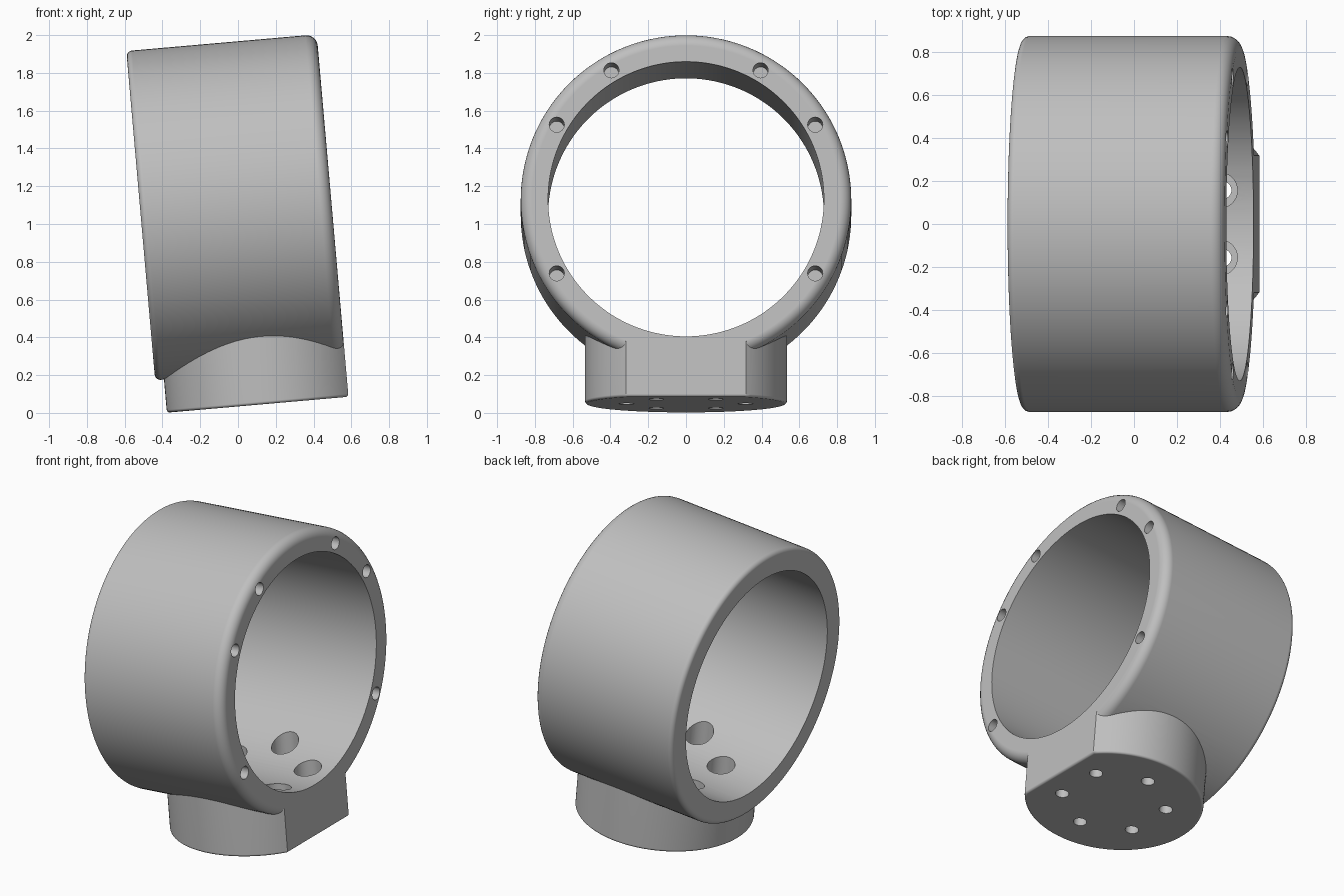
import bpy
import bmesh
from math import radians, sin, cos, pi, asin, sqrt
from mathutils import Matrix, Vector

TILT = radians(5)
AXIS_Z = 1.085             # height of the ring axis before tilting
BACK, FRONT = -0.422, 0.59
OUTER, INNER = 0.875, 0.73
FOOT_X, FOOT_R, FOOT_Z = 0.16, 0.535, 0.034

cube = bpy.data.objects.get("Cube")
if cube:
    bpy.data.objects.remove(cube, do_unlink=True)

grey = bpy.data.materials.new("plain_grey")
grey.use_nodes = True
colour = (0.52, 0.52, 0.52, 1)
grey.diffuse_color = colour
bsdf = next(n for n in grey.node_tree.nodes if n.type == "BSDF_PRINCIPLED")
bsdf.inputs["Base Color"].default_value = colour


def make_object(name, bm):
    bmesh.ops.recalc_face_normals(bm, faces=bm.faces)
    mesh = bpy.data.meshes.new(name)
    bm.to_mesh(mesh)
    bm.free()
    mesh.materials.append(grey)
    obj = bpy.data.objects.new(name, mesh)
    bpy.context.collection.objects.link(obj)
    return obj


def lathe_x(name, profile, segments=144):
    """Closed solid from (x, radius) points turned around the ring axis."""
    bm = bmesh.new()
    loops = []
    for x, r in profile:
        loops.append([bm.verts.new((x, r * sin(2 * pi * i / segments),
                                    AXIS_Z + r * cos(2 * pi * i / segments)))
                      for i in range(segments)])
    for a, b in zip(loops, loops[1:]):
        for i in range(segments):
            j = (i + 1) % segments
            bm.faces.new((a[i], a[j], b[j], b[i]))
    bm.faces.new(loops[0])
    bm.faces.new(loops[-1])
    return make_object(name, bm)


def rod(name, start, end, radius, segments=32):
    """Cylinder between two points."""
    start, end = Vector(start), Vector(end)
    axis = end - start
    turn = axis.to_track_quat("Z", "Y").to_matrix().to_4x4()
    bm = bmesh.new()
    bmesh.ops.create_cone(bm, cap_ends=True, segments=segments, radius1=radius,
                          radius2=radius, depth=axis.length,
                          matrix=Matrix.Translation((start + end) / 2) @ turn)
    return make_object(name, bm)


def combine(target, other, operation):
    mod = target.modifiers.new("combine", "BOOLEAN")
    mod.operation = operation
    mod.solver = "EXACT"
    mod.object = other
    bpy.context.view_layer.objects.active = target
    bpy.ops.object.modifier_apply(modifier=mod.name)
    bpy.data.objects.remove(other, do_unlink=True)


def rounded(x, side, radius, steps=6):
    """Quarter-round corner of the ring profile; side is -1 back, 1 front."""
    arc = [(x - side * radius * (1 - sin(t)), OUTER - radius * (1 - cos(t)))
           for t in (pi / 2 * i / steps for i in range(steps + 1))]
    return arc if side > 0 else arc[::-1]


# Ring body with rounded outer rims
housing = lathe_x("ring_housing", rounded(BACK, -1, 0.03) + rounded(FRONT, 1, 0.06))

# Round foot, cut flat flush with the front of the ring
reach = FRONT - FOOT_X
half_flat = asin(sqrt(FOOT_R ** 2 - reach ** 2) / FOOT_R)
steps = 96
angles = [half_flat + (2 * pi - 2 * half_flat) * i / steps for i in range(steps + 1)]
bm = bmesh.new()
bottom = bm.faces.new([bm.verts.new((FOOT_X + FOOT_R * cos(a), FOOT_R * sin(a), FOOT_Z))
                       for a in angles])
rim = list(bottom.edges)
extruded = bmesh.ops.extrude_face_region(bm, geom=[bottom], use_keep_orig=True)
top = [v for v in extruded["geom"] if isinstance(v, bmesh.types.BMVert)]
bmesh.ops.translate(bm, verts=top, vec=(0, 0, 0.55))
bmesh.ops.recalc_face_normals(bm, faces=bm.faces)
bmesh.ops.bevel(bm, geom=rim, offset=0.015, segments=3, profile=0.5, affect="EDGES")
combine(housing, make_object("foot", bm), "UNION")

# Through bore
combine(housing, lathe_x("bore", [(BACK - 0.2, INNER), (FRONT + 0.2, INNER)]), "DIFFERENCE")

# Blind screw holes in the front rim
for degrees in (-30, 30, 60, 120, 150, 210):
    a = radians(degrees)
    y, z = 0.79 * cos(a), AXIS_Z + 0.79 * sin(a)
    combine(housing, rod("screw_hole", (FRONT - 0.25, y, z), (FRONT + 0.1, y, z), 0.04),
            "DIFFERENCE")

# Counterbored mounting holes through the foot
for i in range(6):
    a = pi / 2 + i * pi / 3
    x, y = FOOT_X + 0.315 * cos(a), 0.315 * sin(a)
    combine(housing, rod("mount_hole", (x, y, -0.1), (x, y, 0.6), 0.04), "DIFFERENCE")
    combine(housing, rod("counterbore", (x, y, 0.2), (x, y, 0.8), 0.083, 48), "DIFFERENCE")

# Lean the whole part back and smooth the curved surfaces
housing.data.transform(Matrix.Rotation(-TILT, 4, "Y"))
for obj in bpy.context.selected_objects:
    obj.select_set(False)
housing.select_set(True)
bpy.context.view_layer.objects.active = housing
bpy.ops.object.shade_smooth_by_angle(angle=radians(32))
normals = housing.modifiers.new("even_shading", "WEIGHTED_NORMAL")
normals.keep_sharp = True
